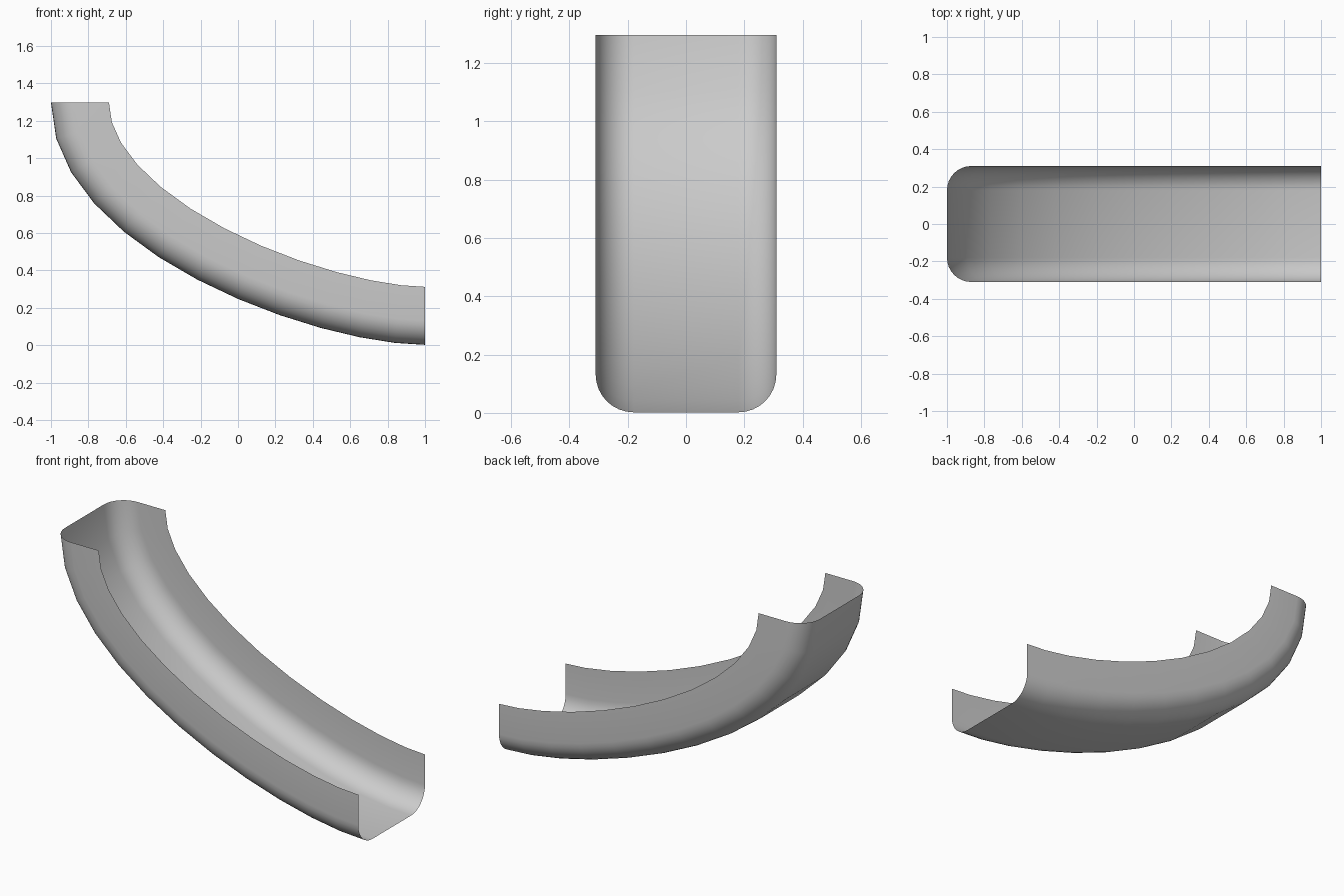
import bpy, bmesh, math
from mathutils import Vector

if "Cube" in bpy.data.objects:
    bpy.data.objects.remove(bpy.data.objects["Cube"])

HALF_W, DEPTH, RADIUS = 0.31, 0.31, 0.13
PATH_STEPS, CORNER_STEPS = 12, 8

# Path of the trough floor: one Bezier from the steep top to the flat exit
P = [Vector(p) for p in ((-1, 0, 1.297), (-1, 0, 0.50), (0.42, 0, 0.002), (1, 0, 0.002))]


def path(t):
    s = 1 - t
    pos = P[0]*s**3 + P[1]*3*s*s*t + P[2]*3*s*t*t + P[3]*t**3
    tan = (P[1]-P[0])*s*s + (P[2]-P[1])*2*s*t + (P[3]-P[2])*t*t
    tan.normalize()
    return pos, Vector((-tan.z, 0, tan.x))


# U cross-section (sideways, height above floor) with rounded corners
half = [(HALF_W, DEPTH)]
for i in range(CORNER_STEPS + 1):
    a = math.pi / 2 * i / CORNER_STEPS
    half.append((HALF_W - RADIUS + RADIUS*math.cos(a), RADIUS - RADIUS*math.sin(a)))
profile = half + [(-y, h) for y, h in reversed(half)]

# Sweep the cross-section along the path as an open sheet, facing outwards
bm = bmesh.new()
rings = []
for i in range(PATH_STEPS + 1):
    pos, up = path(i / PATH_STEPS)
    rings.append([bm.verts.new(pos + up*h + Vector((0, y, 0))) for y, h in profile])
for a, b in zip(rings, rings[1:]):
    for j in range(len(profile) - 1):
        bm.faces.new((b[j], b[j+1], a[j+1], a[j])).smooth = True

mesh = bpy.data.meshes.new("slide_trough")
bm.to_mesh(mesh)
bm.free()
obj = bpy.data.objects.new("slide_trough", mesh)
bpy.context.collection.objects.link(obj)
